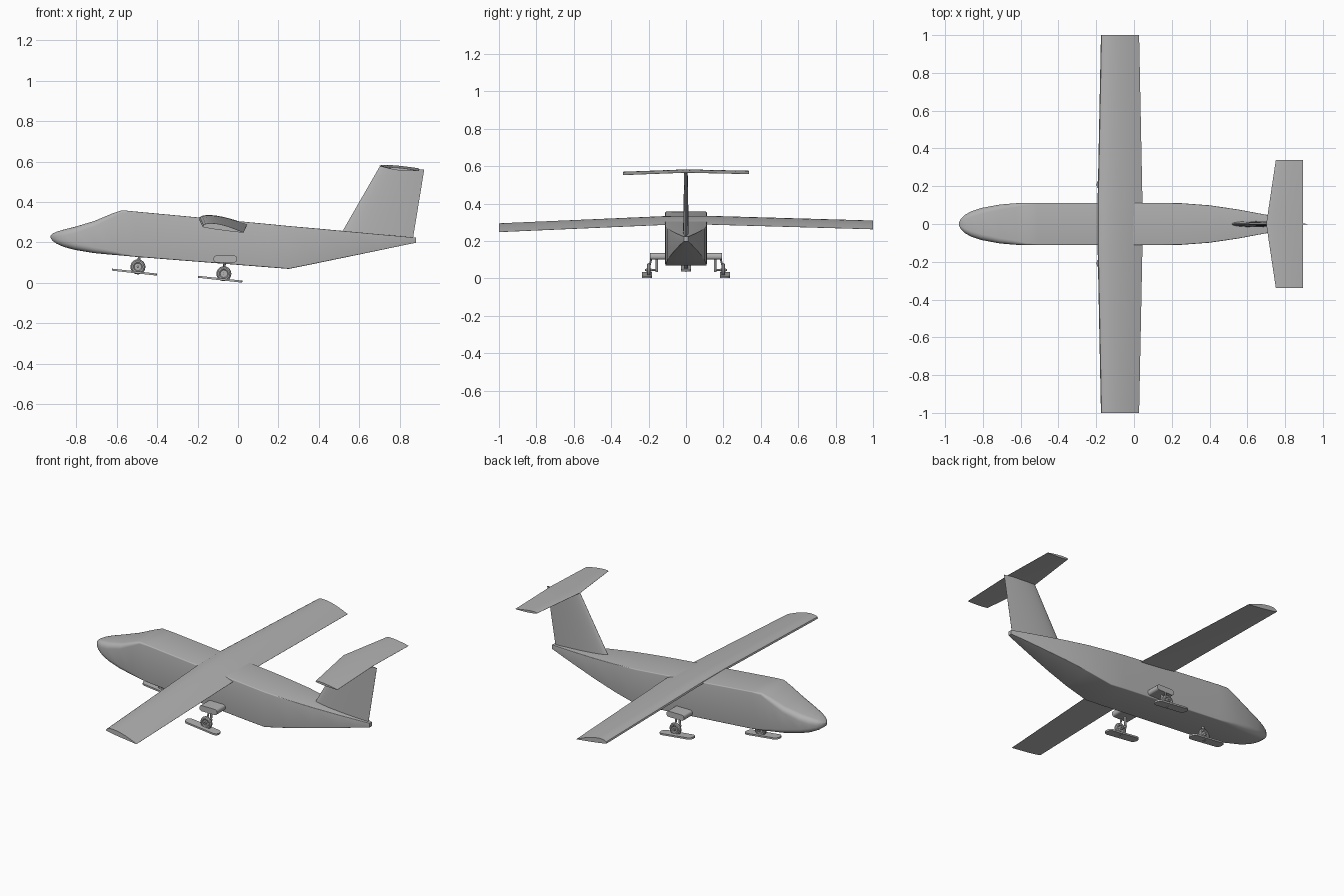
import bpy, bmesh, math
from mathutils import Vector

cube = bpy.data.objects.get("Cube")
if cube:
    bpy.data.objects.remove(cube, do_unlink=True)

grey = bpy.data.materials.new("light_grey")
grey.use_nodes = True
color = (0.45, 0.45, 0.45, 1)
grey.diffuse_color = color
grey.node_tree.nodes["Principled BSDF"].inputs["Base Color"].default_value = color


def finish(obj, angle=30):
    obj.data.materials.clear()
    obj.data.materials.append(grey)
    bpy.ops.object.select_all(action="DESELECT")
    obj.select_set(True)
    bpy.context.view_layer.objects.active = obj
    bpy.ops.object.shade_smooth_by_angle(angle=math.radians(angle))
    return obj


def loft(name, rings):
    """Skin a list of equal-length rings and cap both ends."""
    bm = bmesh.new()
    loops = [[bm.verts.new(p) for p in ring] for ring in rings]
    n = len(loops[0])
    for a, b in zip(loops, loops[1:]):
        for i in range(n):
            j = (i + 1) % n
            bm.faces.new((a[i], a[j], b[j], b[i]))
    bm.faces.new(loops[0])
    bm.faces.new(loops[-1])
    bmesh.ops.recalc_face_normals(bm, faces=bm.faces)
    mesh = bpy.data.meshes.new(name)
    bm.to_mesh(mesh)
    bm.free()
    obj = bpy.data.objects.new(name, mesh)
    bpy.context.collection.objects.link(obj)
    return finish(obj)


def body_ring(x, half, low, high, rounding):
    """Rounded rectangle across the fuselage."""
    mid, tall = (low + high) / 2, (high - low) / 2
    r = min(half, tall) * rounding
    ring = []
    for k, (sy, sz) in enumerate([(1, 1), (-1, 1), (-1, -1), (1, -1)]):
        for s in range(5):
            a = (k + s / 4) * math.pi / 2
            ring.append((x, sy * (half - r) + r * math.cos(a),
                         mid + sz * (tall - r) + r * math.sin(a)))
    return ring


def foil_ring(lead, trail, normal, upper, lower, steps=12):
    """Airfoil section from leading to trailing edge."""
    lead, trail, normal = Vector(lead), Vector(trail), Vector(normal)
    us = [(1 - math.cos(math.pi * i / steps)) / 2 for i in range(steps + 1)]
    shape = lambda u: 2.6 * math.sqrt(u) * (1 - u)
    top = [lead.lerp(trail, u) + normal * upper * shape(u) for u in us]
    bottom = [lead.lerp(trail, u) - normal * (lower * shape(u) + 0.001)
              for u in reversed(us)]
    return top + bottom


def box(name, center, size, bevel, axis, pitch=0.0):
    """Box whose edges parallel to one axis are rounded."""
    bm = bmesh.new()
    bmesh.ops.create_cube(bm, size=1)
    bmesh.ops.scale(bm, vec=size, verts=bm.verts)
    edges = [e for e in bm.edges
             if abs((e.verts[0].co - e.verts[1].co).normalized()[axis]) > 0.9]
    bmesh.ops.bevel(bm, geom=edges, offset=bevel, segments=5, profile=0.5,
                    affect="EDGES")
    mesh = bpy.data.meshes.new(name)
    bm.to_mesh(mesh)
    bm.free()
    obj = bpy.data.objects.new(name, mesh)
    bpy.context.collection.objects.link(obj)
    obj.location = center
    obj.rotation_euler.y = pitch
    return finish(obj)


def rod(name, start, end, radius, sides=12):
    start, end = Vector(start), Vector(end)
    bpy.ops.mesh.primitive_cylinder_add(vertices=sides, radius=radius,
                                        depth=(end - start).length,
                                        location=(start + end) / 2)
    obj = bpy.context.object
    obj.name = name
    obj.rotation_euler = (end - start).to_track_quat("Z", "Y").to_euler()
    return finish(obj)


def wheel(name, x, y, z):
    bpy.ops.mesh.primitive_torus_add(major_radius=0.026, minor_radius=0.011,
                                     major_segments=28, minor_segments=10,
                                     location=(x, y, z),
                                     rotation=(math.pi / 2, 0, 0))
    bpy.context.object.name = name + "_tyre"
    finish(bpy.context.object)
    rod(name + "_rim", (x, y - 0.007, z), (x, y + 0.007, z), 0.02, 24)
    rod(name + "_hub", (x, y - 0.014, z), (x, y + 0.014, z), 0.008)


# Fuselage: x, half width, belly height, roof height, corner rounding
stations = [
    (-0.927, 0.006, 0.222, 0.234, 0.9), (-0.917, 0.028, 0.208, 0.244, 0.85),
    (-0.896, 0.048, 0.193, 0.253, 0.8), (-0.86, 0.068, 0.177, 0.264, 0.7),
    (-0.807, 0.085, 0.163, 0.277, 0.55), (-0.71, 0.103, 0.147, 0.306, 0.35),
    (-0.624, 0.11, 0.139, 0.342, 0.2), (-0.574, 0.112, 0.135, 0.359, 0.1),
    (-0.51, 0.112, 0.129, 0.353, 0.05), (0.15, 0.112, 0.077, 0.291, 0.05),
    (0.252, 0.11, 0.069, 0.281, 0.05), (0.4, 0.099, 0.099, 0.268, 0.05),
    (0.55, 0.077, 0.13, 0.254, 0.05), (0.7, 0.049, 0.161, 0.24, 0.05),
    (0.8, 0.029, 0.182, 0.231, 0.05), (0.88, 0.011, 0.198, 0.223, 0.05),
]
loft("fuselage", [body_ring(*s) for s in stations])

# One-piece high wing with drooping tips and a very slight roll
wing = []
for y in (-1, -0.11, 0.11, 1):
    t = max(0, (abs(y) - 0.11) / 0.89)
    drop = 0.032 * t - 0.0075 * y
    wing.append(foil_ring((-0.193 + 0.018 * t, y, 0.317 - drop),
                          (0.045 - 0.018 * t, y, 0.288 - drop),
                          (0, 0, 1), 0.025, 0.003))
loft("wing", wing)

# Swept tail fin
loft("tail_fin", [
    foil_ring((0.505, 0, 0.235), (0.863, 0, 0.205), (0, 1, 0), 0.015, 0.015),
    foil_ring((0.703, 0, 0.579), (0.921, 0, 0.56), (0, 1, 0), 0.009, 0.009)])

# Tailplane on top of the fin
loft("tailplane", [
    foil_ring((0.7 + 0.15 * abs(y), y, 0.579 - 0.03 * abs(y) + 0.008 * y),
              (0.895, y, 0.566 - 0.03 * abs(y) + 0.008 * y),
              (0, 0, 1), 0.007, 0.005) for y in (-0.338, 0, 0.338)])

# Main gear: side pod, strut, axle, wheel and ski on each side
for side, s in (("front", -1), ("back", 1)):
    box(side + "_gear_pod", (-0.063, s * 0.145, 0.118), (0.115, 0.095, 0.034),
        0.014, 1)
    rod(side + "_gear_strut", (-0.066, s * 0.156, 0.11),
        (-0.07, s * 0.156, 0.035), 0.006)
    rod(side + "_gear_brace", (-0.064, s * 0.185, 0.105),
        (-0.07, s * 0.2, 0.045), 0.005)
    rod(side + "_gear_axle", (-0.07, s * 0.15, 0.045),
        (-0.07, s * 0.218, 0.045), 0.006)
    wheel(side + "_wheel", -0.07, s * 0.199, 0.045)
    box(side + "_ski", (-0.088, s * 0.208, 0.018), (0.22, 0.054, 0.01),
        0.024, 2, 0.11)

# Nose gear
rod("nose_gear_strut", (-0.485, 0, 0.15), (-0.495, 0, 0.079), 0.007)
rod("nose_gear_axle", (-0.495, -0.022, 0.079), (-0.495, 0.022, 0.079), 0.006)
wheel("nose_wheel", -0.495, 0, 0.079)
box("nose_ski", (-0.512, 0, 0.053), (0.225, 0.056, 0.01), 0.024, 2, 0.11)
